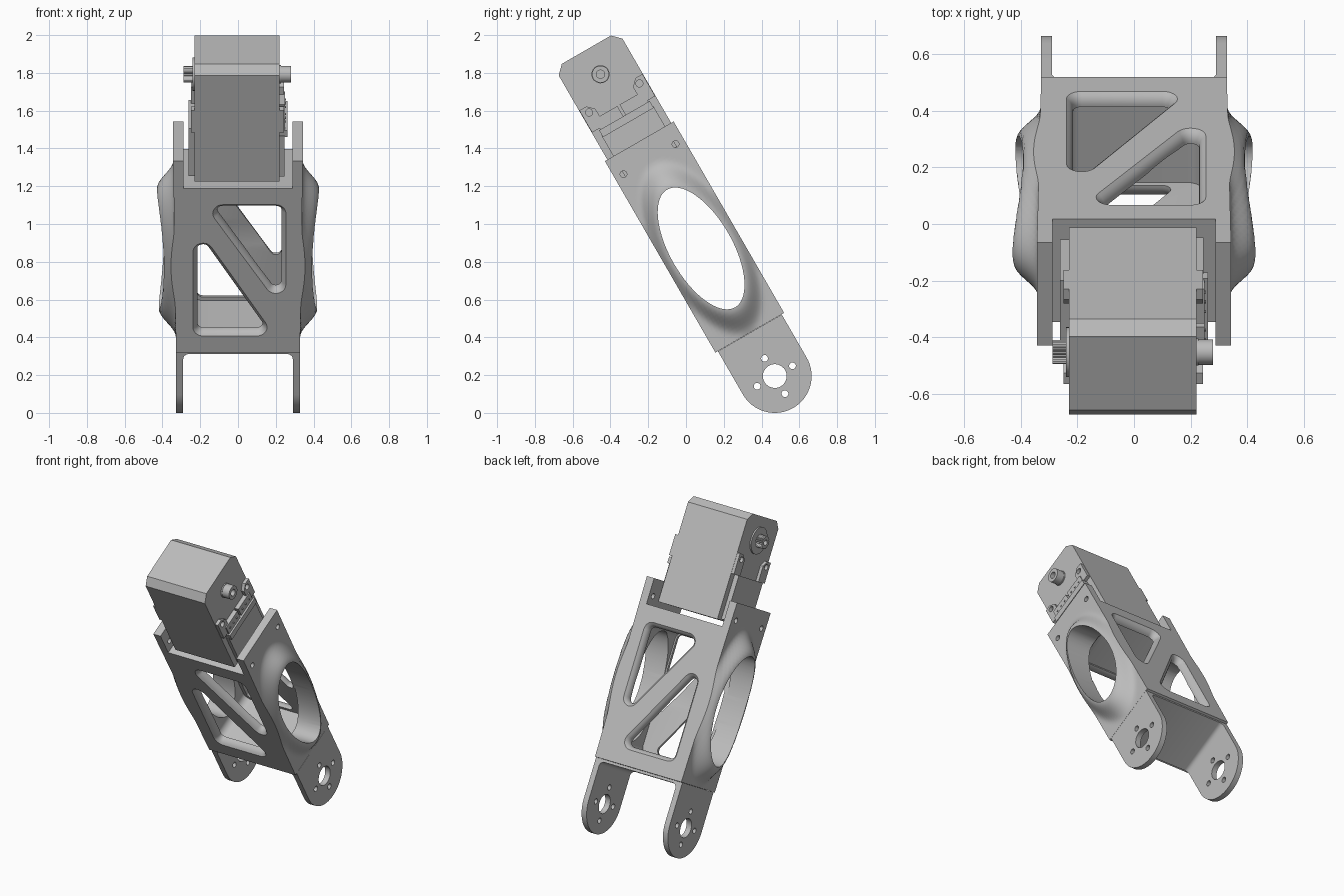
import bpy, bmesh, math
from mathutils import Matrix, Vector

if "Cube" in bpy.data.objects:
    bpy.data.objects.remove(bpy.data.objects["Cube"])

grey = bpy.data.materials.new("plain grey")
grey.use_nodes = True
GREY = (0.5, 0.5, 0.5, 1)
grey.diffuse_color = GREY
grey.node_tree.nodes["Principled BSDF"].inputs["Base Color"].default_value = GREY

# Parts are made upright (x, depth, height from the lower pivot), then leaned back
LEAN = Matrix.Translation((0, 0.47, 0.195)) @ Matrix.Rotation(math.radians(30), 4, "X")
AXES = {"x": lambda a, b, t: (t, a, b), "y": lambda a, b, t: (a, t, b), "z": lambda a, b, t: (a, b, t)}
parts = []


def finish(name, bm):
    bmesh.ops.recalc_face_normals(bm, faces=bm.faces)
    mesh = bpy.data.meshes.new(name)
    bm.to_mesh(mesh)
    bm.free()
    mesh.materials.append(grey)
    ob = bpy.data.objects.new(name, mesh)
    bpy.context.collection.objects.link(ob)
    parts.append(ob)
    return ob


def loft(name, axis, sections):
    """Closed solid through outlines, each given as (position, points)."""
    bm = bmesh.new()
    rings = [[bm.verts.new(AXES[axis](a, b, t)) for a, b in pts] for t, pts in sections]
    for r, s in zip(rings, rings[1:]):
        for i in range(len(r)):
            j = (i + 1) % len(r)
            bm.faces.new((r[i], r[j], s[j], s[i]))
    bm.faces.new(rings[0])
    bm.faces.new(rings[-1])
    return finish(name, bm)


def prism(name, axis, lo, hi, pts):
    return loft(name, axis, [(lo, pts), (hi, pts)])


def ellipse(a, b, ra, rb=None, n=32):
    rb = rb or ra
    return [(a + ra * math.cos(2 * math.pi * i / n), b + rb * math.sin(2 * math.pi * i / n)) for i in range(n)]


def rect(a0, a1, b0, b1):
    return [(a0, b0), (a1, b0), (a1, b1), (a0, b1)]


def rounded(centres, r, n=8):
    """Outline round discs at the corners of a counter-clockwise polygon."""
    pts = []
    for i, c in enumerate(centres):
        p, q = centres[i - 1], centres[(i + 1) % len(centres)]
        a0 = math.atan2(c[1] - p[1], c[0] - p[0]) - math.pi / 2
        a1 = math.atan2(q[1] - c[1], q[0] - c[0]) - math.pi / 2
        while a1 < a0:
            a1 += 2 * math.pi
        for k in range(n + 1):
            a = a0 + (a1 - a0) * k / n
            pts.append((c[0] + r * math.cos(a), c[1] + r * math.sin(a)))
    return pts


def cut(ob, *cutters):
    bpy.context.view_layer.objects.active = ob
    for c in cutters:
        mod = ob.modifiers.new("cut", "BOOLEAN")
        mod.operation, mod.solver, mod.object = "DIFFERENCE", "EXACT", c
        bpy.ops.object.modifier_apply(modifier=mod.name)
        parts.remove(c)
        bpy.data.objects.remove(c)


# Link body: block whose sides swell towards the rim of the oval opening
MID, OVAL_V, OVAL_U = 0.78, 0.165, 0.36
BOTTOM, SHELF, TOP, HALF = 0.265, 1.268, 1.435, 0.21


def side_x(v, u):
    r = math.hypot(v / OVAL_V, (u - MID) / OVAL_U)
    k = min(1, max(0, (1.45 - r) / 0.45))
    across = (v / OVAL_V / max(r, 0.01)) ** 2
    base = 0.328 + 0.015 * (u - BOTTOM) / (TOP - BOTTOM)
    return base + 0.09 * k * k * (3 - 2 * k) * (1 - 0.35 * across)


NV, NU = 24, 56
bm = bmesh.new()
grid = {}
for s in (-1, 1):
    for i in range(NV + 1):
        for j in range(NU + 1):
            v = -HALF + 2 * HALF * i / NV
            u = BOTTOM + (TOP - BOTTOM) * j / NU
            grid[s, i, j] = bm.verts.new((s * side_x(v, u), v, u))
    for i in range(NV):
        for j in range(NU):
            bm.faces.new([grid[s, a, b] for a, b in ((i, j), (i + 1, j), (i + 1, j + 1), (i, j + 1))])
for i in (0, NV):
    for j in range(NU):
        bm.faces.new((grid[-1, i, j], grid[1, i, j], grid[1, i, j + 1], grid[-1, i, j + 1]))
for j in (0, NU):
    for i in range(NV):
        bm.faces.new((grid[-1, i, j], grid[1, i, j], grid[1, i + 1, j], grid[-1, i + 1, j]))
body = finish("link_body", bm)

# Openings: motor slot, hollow core, oval side holes, flared triangular windows, screw holes
cut(body,
    prism("slot", "y", -1, 1, rect(-0.288, 0.288, SHELF, 2)),
    prism("core", "y", -0.16, 0.16, rounded([(-0.19, 0.42), (0.19, 0.42), (0.19, 1.11), (-0.19, 1.11)], 0.05)),
    prism("oval", "x", -1, 1, ellipse(0, MID, OVAL_V, OVAL_U, 72)))
for corners in ([(-0.185, 0.42), (0.10, 0.42), (-0.185, 0.88)], [(0.20, 0.68), (0.20, 1.115), (-0.08, 1.115)]):
    flare = [(0.10, 0), (0.17, 0), (0.18, 0.002), (0.19, 0.006), (0.20, 0.013), (0.212, 0.026)]
    for s in (-1, 1):
        cut(body, loft("window", "y", [(s * t, rounded(corners, 0.03 + f)) for t, f in flare]))
for v in (-0.159, 0.159):
    cut(body, prism("screw_hole", "x", -1, 1, ellipse(v, 1.326, 0.018, n=16)))

# Lower fork: one plate bent into two rounded ears
W = 0.195
ear = [(W * math.cos(a), W * math.sin(a)) for a in [math.pi * (1 + i / 32) for i in range(33)]]
ear += [(W, 0.264), (-W, 0.264)]
for s, name in ((1, "left_ear"), (-1, "right_ear")):
    ob = prism(name, "x", s * 0.29, s * 0.328, ear)
    cut(ob, prism("pivot_hole", "x", -1, 1, ellipse(0, 0, 0.063)))
    for v, u in ((0, 0.108), (0, -0.108), (0.108, 0), (-0.108, 0)):
        cut(ob, prism("bolt_hole", "x", -1, 1, ellipse(v, u, 0.018, n=16)))
fillet = [(0.29 - 0.03 * (1 - math.cos(a)), 0.217 + 0.03 * math.sin(a)) for a in [math.pi / 12 * i for i in range(7)]]
prism("fork_bridge", "y", -W, W, [(0.29, 0.264)] + fillet + [(-x, u) for x, u in reversed(fillet)] + [(-0.29, 0.264)])

# Motor case with chamfered top corners
M = 0.195
case = [(-M, 1.302), (M, 1.302), (M, 1.95), (0.15, 1.995), (-0.15, 1.995), (-M, 1.95)]
prism("motor_case", "x", -0.23, 0.22, case)

# Output shafts and bosses on both sides
hub = (0, 1.845)
prism("left_boss", "x", 0.21, 0.228, ellipse(*hub, 0.048))
cut(prism("left_shaft", "x", 0.22, 0.28, ellipse(*hub, 0.045)),
    prism("shaft_bore", "x", 0.25, 0.4, ellipse(*hub, 0.022)))
prism("right_boss", "x", -0.24, -0.22, ellipse(*hub, 0.088))
spline = [(hub[0] + r * math.cos(a), hub[1] + r * math.sin(a))
          for a, r in [(math.pi * i / 24, 0.043 if i % 2 else 0.037) for i in range(48)]]
cut(prism("right_spline_shaft", "x", -0.288, -0.23, spline),
    prism("shaft_bore", "x", -0.4, -0.26, ellipse(*hub, 0.018)))

# Side covers, mounting lugs, screws and connectors
prism("left_cover", "x", 0.21, 0.245, rect(-0.158, 0.158, 1.31, 1.56))
prism("left_cover_ridge", "x", 0.21, 0.262, rect(-0.155, 0.155, 1.55, 1.592))
prism("right_cover", "x", -0.262, -0.22, rect(-0.15, 0.15, 1.31, 1.60))
for s, name in ((-1, "front"), (1, "back")):
    lug = [(s * 0.193, 1.60), (s * 0.193, 1.735), (s * 0.15, 1.735), (s * 0.115, 1.70), (s * 0.115, 1.60)]
    for lo, hi, side in ((0.21, 0.243, "left"), (-0.25, -0.22, "right")):
        cut(prism(f"{side}_{name}_lug", "x", lo, hi, lug),
            prism("lug_hole", "x", -1, 1, ellipse(s * 0.154, 1.70, 0.019, n=16)))
    prism(name + "_connector", "x", 0.21, 0.25, rect(s * 0.077 - 0.07, s * 0.077 + 0.07, 1.592, 1.655))
    for k in (-1, 0, 1):
        prism(name + "_pin", "x", 0.24, 0.255, ellipse(s * 0.077 + 0.04 * k, 1.623, 0.006, n=8))

# Lean every part back and smooth the curved surfaces
for ob in parts:
    ob.data.transform(LEAN)
    bpy.ops.object.select_all(action="DESELECT")
    ob.select_set(True)
    bpy.context.view_layer.objects.active = ob
    bpy.ops.object.shade_smooth_by_angle(angle=math.radians(32))
